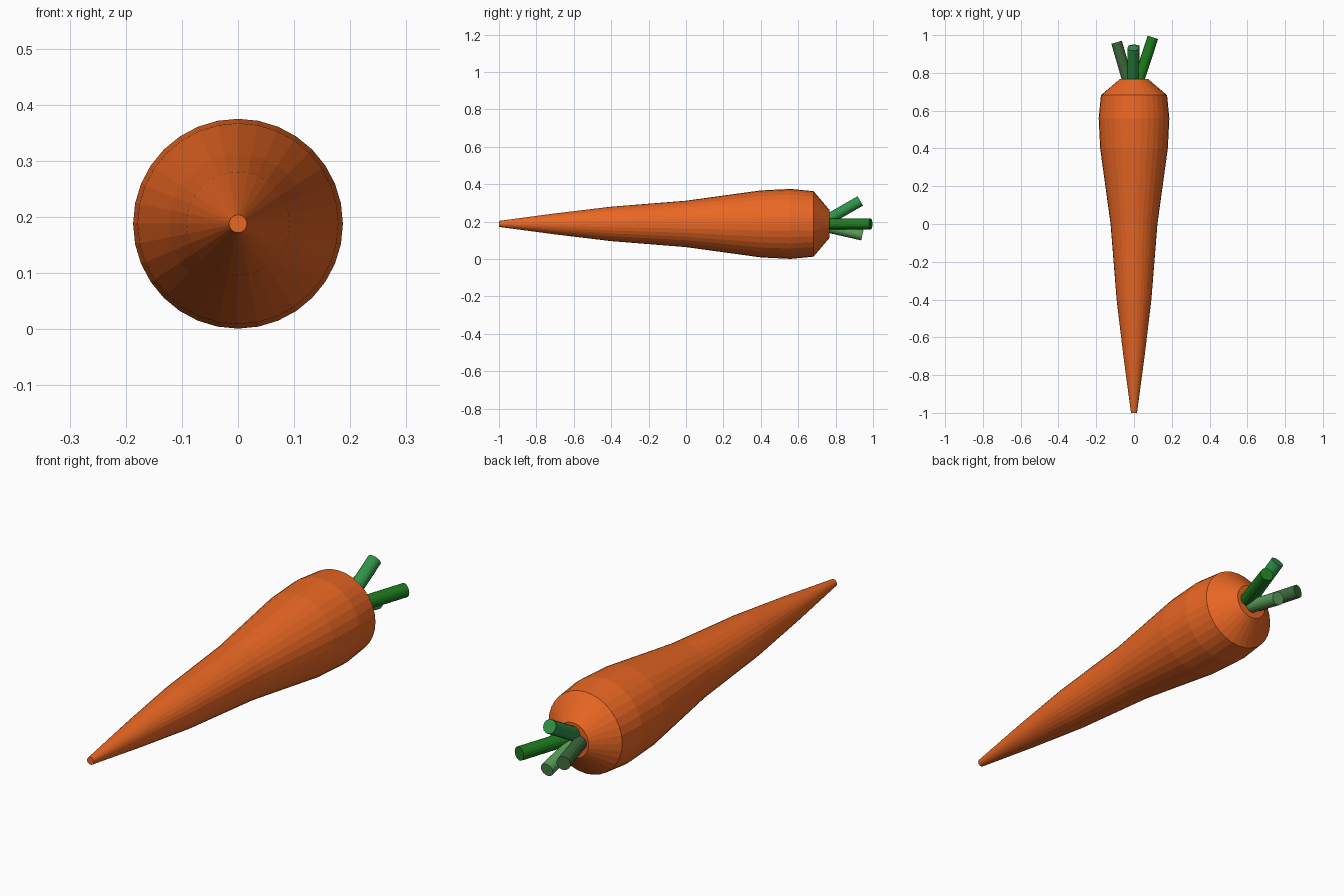
import bpy, bmesh, math
from mathutils import Vector

if "Cube" in bpy.data.objects:
    bpy.data.objects.remove(bpy.data.objects["Cube"])

AXIS_Z = 0.188


def material(name, rgb):
    m = bpy.data.materials.new(name)
    m.diffuse_color = (*rgb, 1)
    m.use_nodes = True
    m.node_tree.nodes["Principled BSDF"].inputs["Base Color"].default_value = m.diffuse_color
    return m


def make_object(name, bm, mat):
    bmesh.ops.recalc_face_normals(bm, faces=bm.faces)
    mesh = bpy.data.meshes.new(name)
    bm.to_mesh(mesh)
    bm.free()
    mesh.materials.append(mat)
    ob = bpy.data.objects.new(name, mesh)
    bpy.context.collection.objects.link(ob)
    return ob


def lathe_y(name, profile, sides, mat):
    """Closed flat-faced solid turned around the y axis from (y, radius) pairs."""
    bm = bmesh.new()
    rings = []
    for y, r in profile:
        angles = [2 * math.pi * i / sides for i in range(sides)]
        rings.append([bm.verts.new((r * math.sin(a), y, AXIS_Z + r * math.cos(a)))
                      for a in angles])
    for a, b in zip(rings, rings[1:]):
        for i in range(sides):
            j = (i + 1) % sides
            bm.faces.new((a[i], a[j], b[j], b[i]))
    bm.faces.new(rings[0])
    bm.faces.new(rings[-1])
    return make_object(name, bm, mat)


def stem(name, base, tip, mat, radius=0.029):
    """Straight cylinder between two points."""
    base, tip = Vector(base), Vector(tip)
    d = tip - base
    bm = bmesh.new()
    bmesh.ops.create_cone(bm, cap_ends=True, segments=16,
                          radius1=radius, radius2=radius, depth=d.length)
    ob = make_object(name, bm, mat)
    ob.location = (base + tip) / 2
    ob.rotation_euler = d.to_track_quat('Z', 'Y').to_euler()
    return ob


# Tapered root with bevelled crown
lathe_y("carrot_root",
        [(-1, 0.016), (-0.7, 0.056), (-0.4, 0.092), (0, 0.124), (0.4, 0.179),
         (0.56, 0.187), (0.682, 0.175), (0.767, 0.075)],
        32, material("orange", (0.82, 0.135, 0.017)))

# Four cut leaf stems fanning out of the crown
stem("stem_right", (0.015, 0.73, 0.188), (0.10, 0.988, 0.188),
     material("bright_green", (0.012, 0.20, 0.013)))
stem("stem_left", (-0.025, 0.73, 0.188), (-0.092, 0.962, 0.188),
     material("dull_green", (0.045, 0.14, 0.045)))
stem("stem_upper", (-0.005, 0.73, 0.195), (-0.005, 0.932, 0.311),
     material("mid_green", (0.03, 0.29, 0.065)))
stem("stem_lower", (0, 0.73, 0.177), (0, 0.943, 0.128),
     material("pale_green", (0.10, 0.33, 0.10)))
